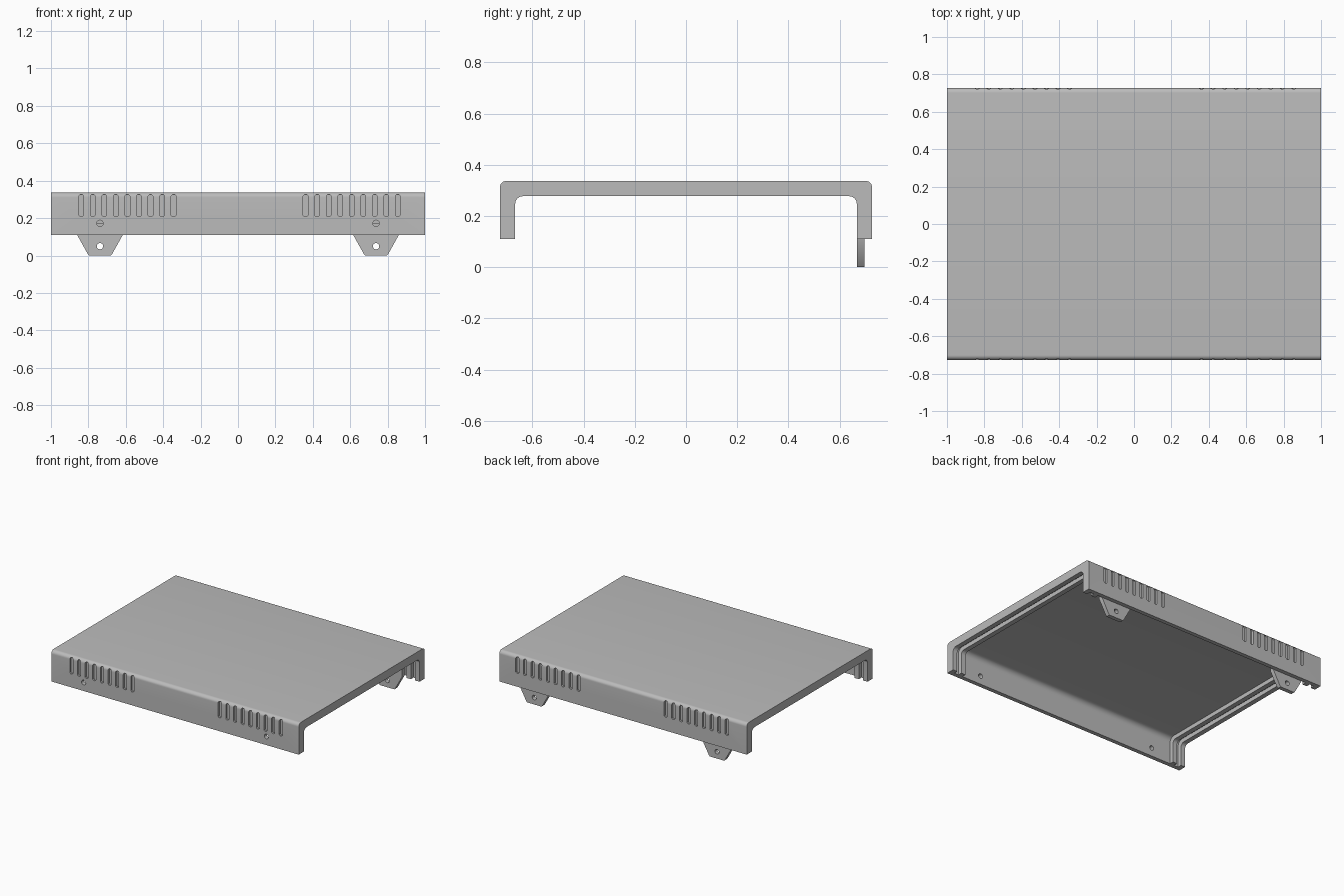
import bpy
import bmesh
from math import radians, sin, cos, pi
from mathutils import Matrix, Vector

if "Cube" in bpy.data.objects:
    bpy.data.objects.remove(bpy.data.objects["Cube"], do_unlink=True)

HALF_Y, BOTTOM, TOP = 0.727, 0.11, 0.337
RIM, SKIN = 0.06, 0.03          # thickness at the end ribs and elsewhere

grey = bpy.data.materials.new("light grey")
grey.use_nodes = True
grey.diffuse_color = (0.5, 0.5, 0.5, 1)
grey.node_tree.nodes["Principled BSDF"].inputs["Base Color"].default_value = (0.5, 0.5, 0.5, 1)


def finish(bm, name):
    bmesh.ops.recalc_face_normals(bm, faces=bm.faces)
    mesh = bpy.data.meshes.new(name)
    bm.to_mesh(mesh)
    bm.free()
    mesh.materials.append(grey)
    obj = bpy.data.objects.new(name, mesh)
    bpy.context.collection.objects.link(obj)
    return obj


def extrude(bm, points, offset):
    """Close a ring of 3D points and extrude it into a solid."""
    face = bm.faces.new([bm.verts.new(p) for p in points])
    new = bmesh.ops.extrude_face_region(bm, geom=[face])["geom"]
    bmesh.ops.translate(bm, vec=offset, verts=[v for v in new if isinstance(v, bmesh.types.BMVert)])


def arch(half, top, bottom, radius, steps=8):
    """Half-rounded outline in (y, z), from the -y foot over to the +y foot."""
    pts = [(-half, bottom)]
    for side in (-1, 1):
        for i in range(steps + 1):
            a = (pi if side < 0 else pi / 2) - i * pi / 2 / steps
            pts.append((side * (half - radius) + radius * cos(a), top - radius + radius * sin(a)))
    return pts + [(half, bottom)]


def cut(obj, cutter):
    mod = obj.modifiers.new("cut", 'BOOLEAN')
    mod.operation, mod.solver, mod.object = 'DIFFERENCE', 'EXACT', cutter
    bpy.context.view_layer.objects.active = obj
    bpy.ops.object.modifier_apply(modifier=mod.name)
    bpy.data.objects.remove(cutter, do_unlink=True)


def drill(places, z, y):
    """Cutter with one round hole at each x."""
    bm = bmesh.new()
    for x in places:
        bmesh.ops.create_cone(bm, cap_ends=True, segments=24, radius1=0.017, radius2=0.017, depth=0.2,
                              matrix=Matrix.Translation((x, y, z)) @ Matrix.Rotation(pi / 2, 4, 'X'))
    return finish(bm, "hole_cutter")


# Folded cover: thick arch along the full width
bm = bmesh.new()
outline = arch(HALF_Y, TOP, BOTTOM, 0.026)
outline += arch(HALF_Y - RIM, TOP - RIM, BOTTOM, 0.03)[::-1]
extrude(bm, [(-1, y, z) for y, z in outline], Vector((2, 0, 0)))
cover = finish(bm, "cover")

# Hollow the middle and a panel groove near each end
bm = bmesh.new()
inner = arch(HALF_Y - SKIN, TOP - SKIN, BOTTOM - 0.1, 0.04)
for x0, x1 in ((-0.895, 0.895), (0.93, 0.965), (-0.965, -0.93)):
    extrude(bm, [(x0, y, z) for y, z in inner], Vector((x1 - x0, 0, 0)))
cut(cover, finish(bm, "hollow_cutter"))

# Blind vent slots on the front and back walls
bm = bmesh.new()
for side in (-1, 1):
    for start in (-0.838, 0.361):
        for i in range(9):
            x, w, c = start + i * 0.0617, 0.0125, 0.007
            z0, z1, y = 0.208, 0.326, side * (HALF_Y - 0.016)
            ring = [(x - w, z0 + c), (x - w + c, z0), (x + w - c, z0), (x + w, z0 + c),
                    (x + w, z1 - c), (x + w - c, z1), (x - w + c, z1), (x - w, z1 - c)]
            extrude(bm, [(px, y, pz) for px, pz in ring], Vector((0, side * 0.05, 0)))
cut(cover, finish(bm, "slot_cutter"))

# Screw holes through the front wall
cut(cover, drill((-0.738, 0.738), 0.172, -HALF_Y))

# Mounting tabs inside the back wall
bm = bmesh.new()
for x in (-0.738, 0.738):
    half = [(0.122, 0.172), (0.122, 0.11), (0.064, 0.006), (0.058, 0)]
    ring = half + [(-px, pz) for px, pz in half[::-1]]
    extrude(bm, [(x + px, HALF_Y - RIM, pz) for px, pz in ring], Vector((0, SKIN, 0)))
tabs = finish(bm, "mounting_tabs")
cut(tabs, drill((-0.738, 0.738), 0.05, HALF_Y - RIM))

# Smooth bends, crisp edges
bpy.ops.object.select_all(action='DESELECT')
for obj in (cover, tabs):
    obj.select_set(True)
bpy.context.view_layer.objects.active = cover
bpy.ops.object.shade_smooth_by_angle(angle=radians(30))
